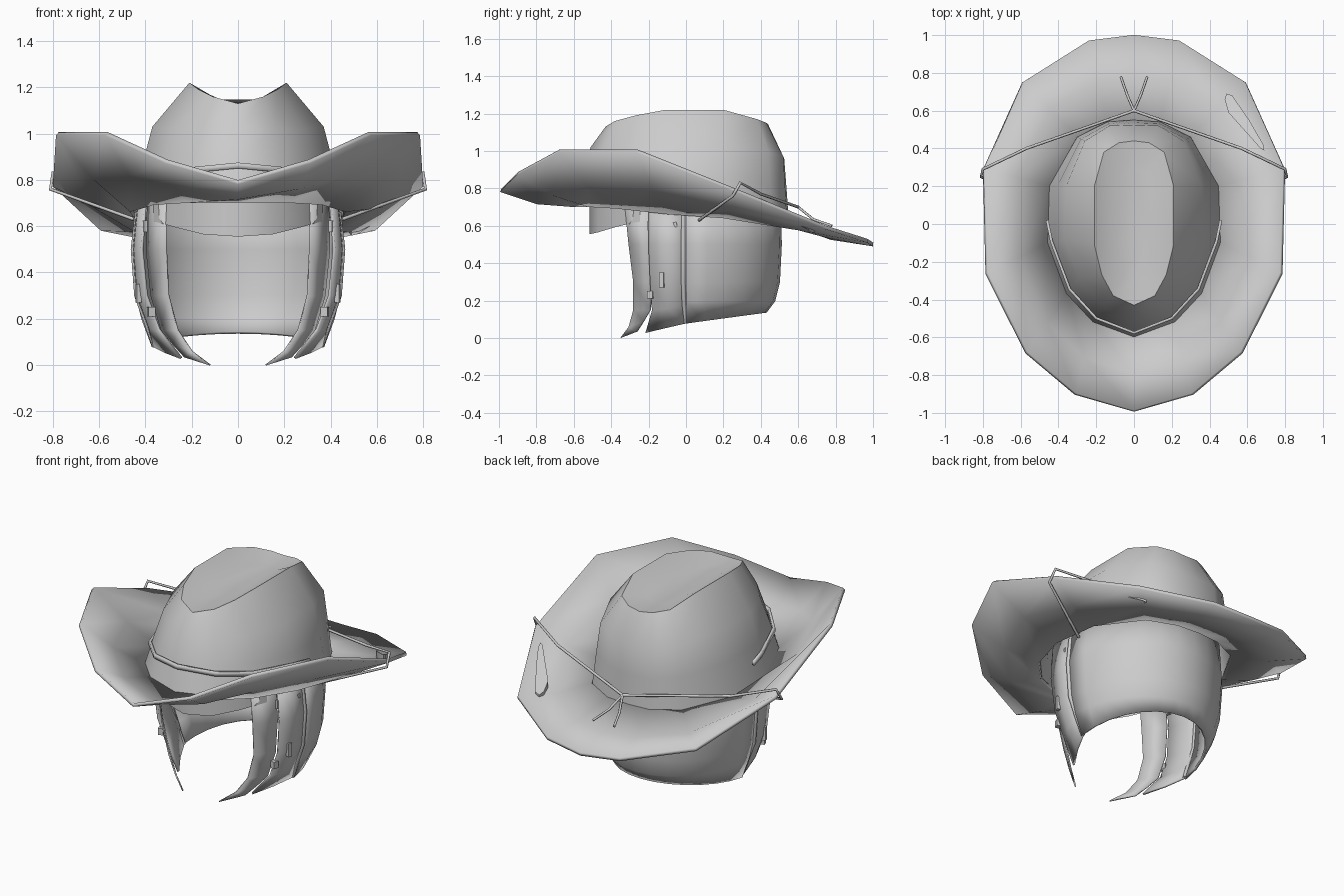
import bpy, math
from mathutils import Vector

if "Cube" in bpy.data.objects:
    bpy.data.objects.remove(bpy.data.objects["Cube"])


def finish(ob, angle=45):
    bpy.ops.object.select_all(action='DESELECT')
    ob.select_set(True)
    bpy.context.view_layer.objects.active = ob
    bpy.ops.object.shade_smooth_by_angle(angle=math.radians(angle))
    return ob


def loft(name, rings, closed=False, thick=0.0, mirror=False, cap=False, angle=45):
    n = len(rings[0])
    verts = [p for r in rings for p in r]
    faces = []
    for j in range(len(rings) - 1):
        for i in range(n if closed else n - 1):
            k = (i + 1) % n
            faces.append((j * n + i, j * n + k, (j + 1) * n + k, (j + 1) * n + i))
    if cap:
        faces.append(tuple(range((len(rings) - 1) * n, len(rings) * n)))
    me = bpy.data.meshes.new(name)
    me.from_pydata(verts, [], faces)
    ob = bpy.data.objects.new(name, me)
    bpy.context.collection.objects.link(ob)
    finish(ob, angle)
    if thick:
        m = ob.modifiers.new("thickness", 'SOLIDIFY')
        m.thickness = thick
        m.offset = 0
    if mirror:
        ob.modifiers.new("mirror", 'MIRROR')
    return ob


def cord(name, pts, radius=0.008):
    cu = bpy.data.curves.new(name, 'CURVE')
    cu.dimensions = '3D'
    cu.bevel_depth = radius
    cu.bevel_resolution = 1
    cu.use_fill_caps = True
    sp = cu.splines.new('POLY')
    sp.points.add(len(pts) - 1)
    for p, c in zip(sp.points, pts):
        p.co = (*c, 1)
    ob = bpy.data.objects.new(name, cu)
    bpy.context.collection.objects.link(ob)
    return ob


def flip(p):
    return (-p[0], p[1], p[2])


def full(half):
    # closed outline from the +x half, front centre to back centre
    return half + [flip(p) for p in reversed(half[1:-1])]


def mix(a, b, t, dz=0.0):
    return [tuple(Vector(p).lerp(Vector(q), t) + Vector((0, 0, dz))) for p, q in zip(a, b)]


# Half outlines of the hat, front to back
edge = [(0, -.99, .79), (.31, -.9, .88), (.57, -.68, 1.0), (.78, -.26, 1.0),
        (.795, .29, .78), (.59, .75, .59), (.24, .97, .52), (0, 1, .50)]
base = [(0, -.60, .71), (.22, -.52, .71), (.36, -.37, .70), (.46, -.10, .67),
        (.45, .20, .65), (.30, .46, .63), (.14, .54, .62), (0, .55, .62)]
middle = [(0, -.51, 1.02), (.16, -.44, 1.02), (.29, -.29, 1.02), (.37, -.08, 1.03),
          (.36, .20, 1.03), (.26, .44, 1.0), (.13, .52, .97), (0, .525, .96)]
ridge = [(0, -.43, 1.13), (.11, -.38, 1.16), (.17, -.27, 1.19), (.21, -.11, 1.22),
         (.21, .20, 1.22), (.16, .38, 1.17), (.08, .43, 1.15), (0, .44, 1.14)]
dent = [(x * .45, y * .7, 1.13 + (z - 1.13) * .2) for x, y, z in ridge]

# Brim with a slight dip, and the creased crown
loft("brim", [full(base), full(mix(base, edge, .5, -.025)), full(edge)], True, .02)
loft("crown", [full(base), full(mix(base, middle, .5, .01)), full(middle),
               full(ridge), full(dent)], True, cap=True, angle=40)

# Band around the front of the crown
band = mix(base, middle, .45)[:4]
band = [(x * 1.04, y * 1.03, .85 - .02 * i) for i, (x, y, z) in enumerate(band)]
band.append((.46, .02, .78))
line = [flip(p) for p in reversed(band[1:])] + band
loft("crown_band", [line, [(x, y, z + .025) for x, y, z in line]], thick=.015)

# Cord behind the crown, wrapped over the brim edge and back to the head
for s, side in ((1, "right"), (-1, "left")):
    path = [(0, .60, .70), (.57, .40, .77), (.80, .29, .83), (.81, .25, .76), (.45, .07, .63)]
    cord("brim_cord_" + side, [(s * x, y, z) for x, y, z in path])
    cord("cord_tail_" + side, [(0, .60, .70), (s * .035, .68, .635), (s * .07, .78, .60)], .007)

# Lens-shaped patch through the brim
outline = [(.49, .69), (.52, .68), (.61, .55), (.685, .42), (.69, .39), (.67, .40), (.50, .59), (.48, .66)]
height = lambda x, y: .70 - .42 * (y - .5) + .1 * (x - .6)
patch = [[(x, y, height(x, y) + dz) for x, y in outline] for dz in (-.05, -.005)]
lens = loft("brim_patch", patch, True, cap=True)

# Shell around the back of the head, with its lower hem arched
rows = []
for z, rx, ry in ((.70, .43, .50), (.5, .45, .505), (.3, .435, .495), (.2, .41, .47), (None, .365, .425)):
    row = []
    for i in range(15):
        a = math.pi * i / 14
        zz = .08 + .06 * math.sin(a) if z is None else z
        row.append((rx * math.cos(a), ry * math.sin(a), zz))
    rows.append(row)
loft("back_shell", rows, thick=.015)

# Forehead strip under the front of the brim
low = [(0, -.515, .555), (.15, -.47, .565), (.27, -.37, .595), (.36, -.26, .62), (.41, -.12, .64)]
low = [flip(p) for p in reversed(low[1:])] + low
loft("forehead_strip", [low, [(x, y, .74) for x, y, z in low]])

# Curved cheek plates: narrow front strip and wider rear strip
front = [[(.31, -.325, .70), (.39, -.20, .70)], [(.31, -.305, .5), (.395, -.19, .5)],
         [(.30, -.28, .3), (.375, -.18, .3)], [(.26, -.28, .15), (.33, -.19, .15)],
         [(.20, -.305, .06), (.28, -.225, .09)], [(.12, -.35, 0), (.23, -.26, .035)]]
loft("front_cheek_plate", front, thick=.008, mirror=True)
rear = [[(.40, -.20, .70), (.425, -.1, .70), (.43, 0, .70)],
        [(.415, -.20, .5), (.445, -.1, .5), (.45, 0, .5)],
        [(.395, -.19, .3), (.43, -.1, .3), (.435, 0, .3)],
        [(.34, -.18, .15), (.38, -.1, .16), (.39, 0, .18)],
        [(.245, -.215, .03), (.31, -.11, .055), (.36, 0, .08)]]
loft("rear_cheek_plate", rear, thick=.012, mirror=True)

# Seam ridges and small fasteners on both sides
for s, side in ((1, "right"), (-1, "left")):
    seam = [(.435, -.015, .66), (.453, -.015, .5), (.438, -.015, .3), (.395, -.01, .18), (.36, 0, .08)]
    cord("seam_" + side, [(s * x, y, z) for x, y, z in seam], .012)
    for i, (loc, size) in enumerate((((.43, -.13, .31), (.02, .025, .08)),
                                     ((.375, -.19, .23), (.03, .03, .04)),
                                     ((.425, -.09, .60), (.02, .09, .025)),
                                     ((.40, -.19, .60), (.02, .03, .05)))):
        bpy.ops.mesh.primitive_cube_add(size=1, location=(s * loc[0], loc[1], loc[2]))
        ob = bpy.context.object
        ob.name = "fastener_%s_%d" % (side, i + 1)
        ob.scale = size
        ob.rotation_euler = (math.radians(10 * (i == 2)), 0, math.radians(s * -15))
